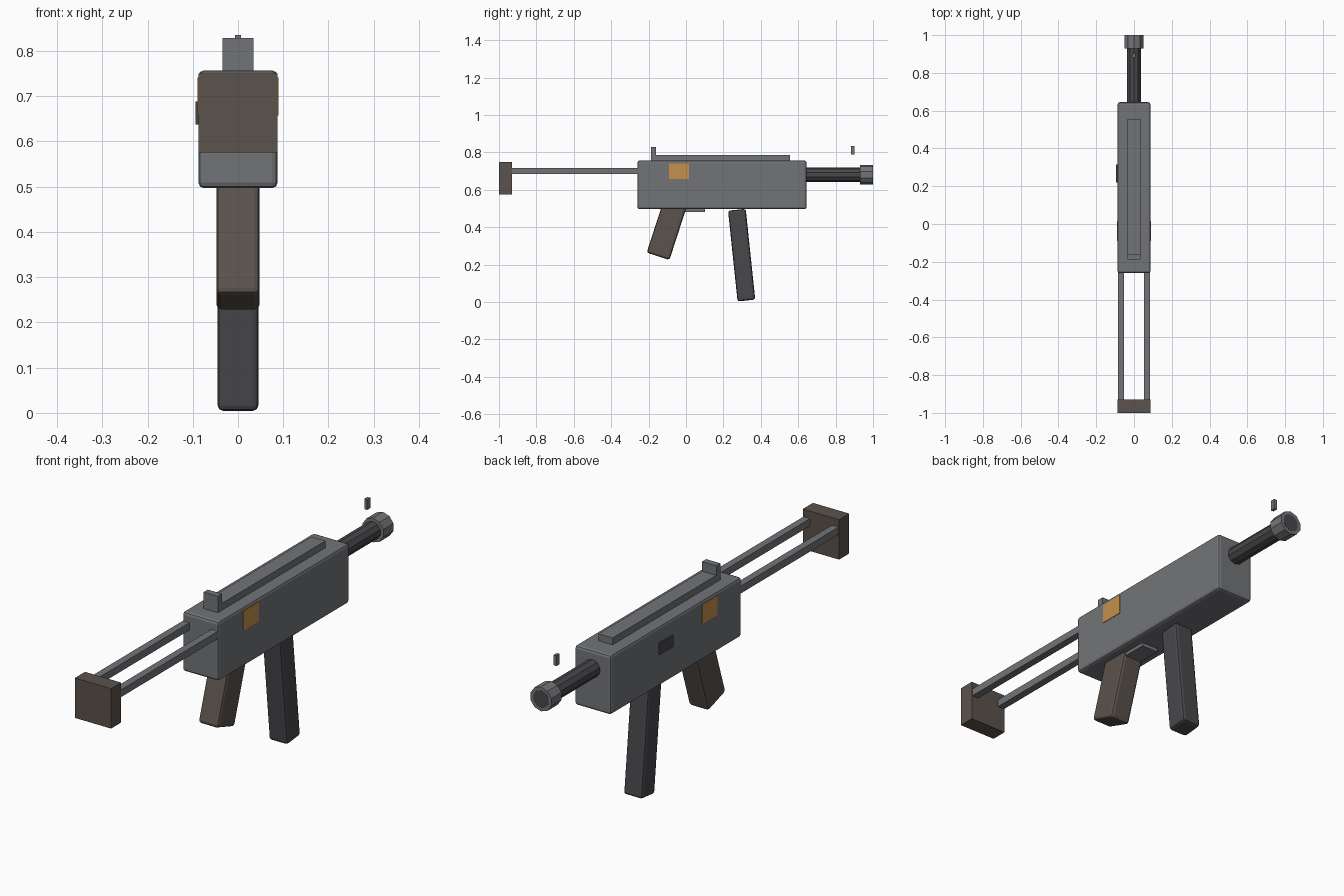
import bpy
from math import radians, pi

if "Cube" in bpy.data.objects:
    bpy.data.objects.remove(bpy.data.objects["Cube"])


def paint(name, rgb):
    m = bpy.data.materials.new(name)
    m.diffuse_color = (*rgb, 1)
    m.use_nodes = True
    m.node_tree.nodes["Principled BSDF"].inputs["Base Color"].default_value = m.diffuse_color
    return m


STEEL = paint("steel", (0.17, 0.175, 0.185))
DARK = paint("dark_steel", (0.065, 0.065, 0.072))
BROWN = paint("brown", (0.105, 0.085, 0.072))
ORANGE = paint("orange", (0.56, 0.28, 0.075))


def box(name, mat, x, y, z, tilt=0, bevel=0):
    """Box from (min, max) ranges, tilted about x and optionally bevelled."""
    r = (x, y, z)
    bpy.ops.mesh.primitive_cube_add(size=1, location=[(a + b) / 2 for a, b in r])
    o = bpy.context.object
    o.name = name
    o.scale = [b - a for a, b in r]
    bpy.ops.object.transform_apply(location=False, rotation=False, scale=True)
    o.rotation_euler.x = radians(tilt)
    o.data.materials.append(mat)
    if bevel:
        b = o.modifiers.new("bevel", 'BEVEL')
        b.width = bevel
        b.segments = 2
    return o


def rod(name, mat, radius, y0, y1, z, sides):
    bpy.ops.mesh.primitive_cylinder_add(vertices=sides, radius=radius, depth=y1 - y0,
                                        location=(0, (y0 + y1) / 2, z),
                                        rotation=(pi / 2, 0, 0))
    o = bpy.context.object
    o.name = name
    o.data.materials.append(mat)


# Receiver, top rail and side details
box("receiver", STEEL, (-.0875, .0875), (-.26, .645), (.497, .757), bevel=.012)
box("top_rail", STEEL, (-.034, .034), (-.17, .555), (.745, .787))
box("side_plates", ORANGE, (-.09, .09), (-.09, .016), (.657, .741))
box("bolt_handle", DARK, (-.094, -.08), (.22, .315), (.637, .688))
box("trigger_plate", STEEL, (-.04, .04), (-.005, .102), (.482, .51))

# Sights
box("rear_sight", STEEL, (-.034, .034), (-.188, -.16), (.757, .829))
box("front_sight", STEEL, (-.007, .007), (.881, .902), (.79, .835))

# Barrel and muzzle; the dark bore shows at the muzzle end
rod("barrel", DARK, .038, .6, 1.0008, .681, 10)
rod("muzzle", STEEL, .053, .93, 1.0, .681, 10)

# Grip and magazine
box("grip", BROWN, (-.048, .048), (-.164, -.036), (.237, .557), tilt=-18, bevel=.012)
box("magazine", DARK, (-.045, .045), (.25, .345), (.007, .495), tilt=6, bevel=.012)

# Skeleton stock
for side, x in (("left", -.069), ("right", .069)):
    box("stock_rod_" + side, STEEL, (x - .016, x + .016), (-.94, -.25), (.685, .717))
box("butt_plate", BROWN, (-.0875, .0875), (-1, -.93), (.576, .75))
